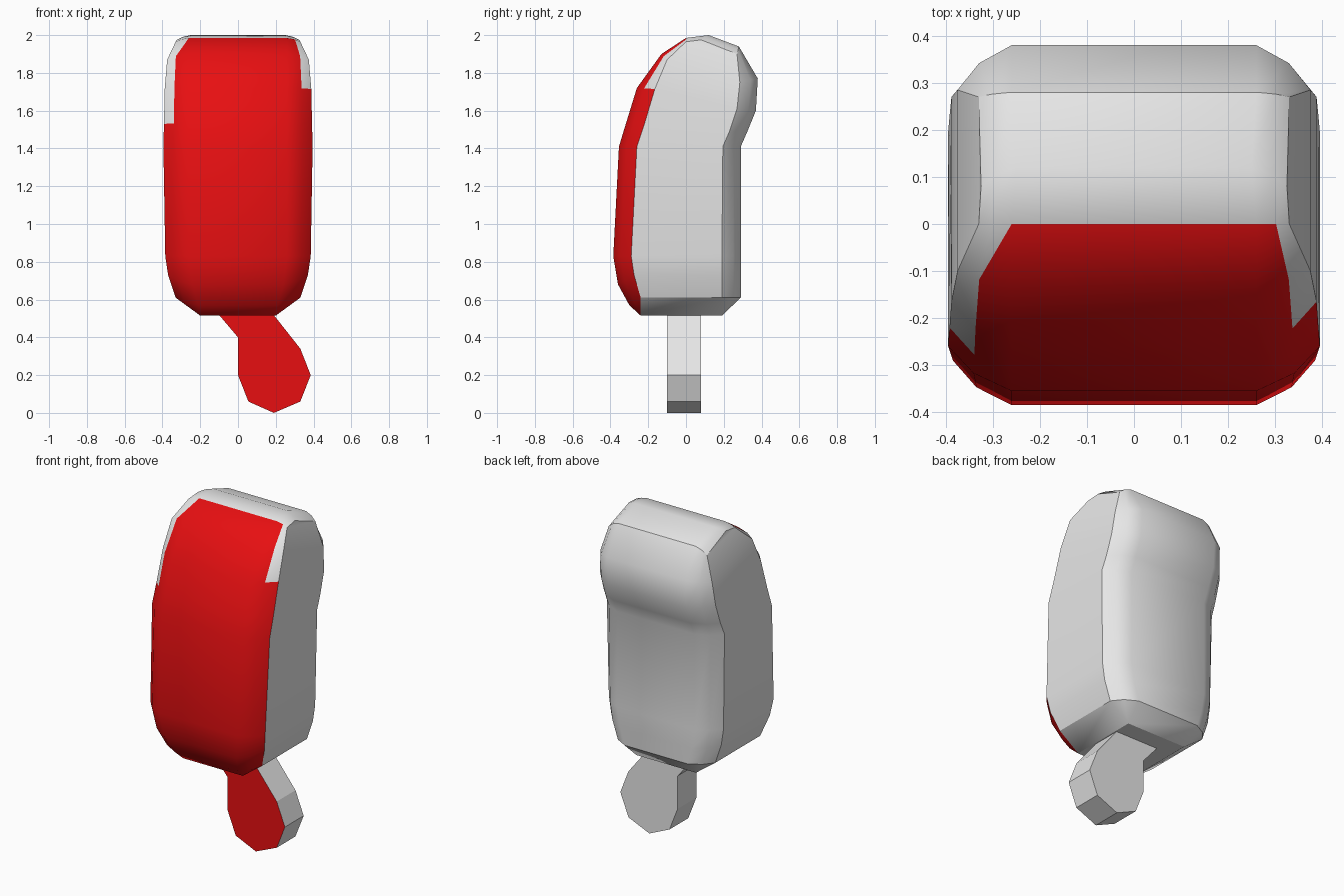
import bpy, bmesh
from mathutils import Vector

cube = bpy.data.objects.get("Cube")
if cube:
    bpy.data.objects.remove(cube, do_unlink=True)


def material(name, color):
    m = bpy.data.materials.new(name)
    m.use_nodes = True
    m.diffuse_color = color
    m.node_tree.nodes["Principled BSDF"].inputs["Base Color"].default_value = color
    return m


GREY = material("light grey", (0.8, 0.8, 0.8, 1))
RED = material("bright red", (0.84, 0.005, 0.006, 1))


def finish(name, bm):
    bmesh.ops.remove_doubles(bm, verts=bm.verts, dist=0.0005)
    bmesh.ops.recalc_face_normals(bm, faces=bm.faces)
    mesh = bpy.data.meshes.new(name)
    bm.to_mesh(mesh)
    bm.free()
    mesh.materials.append(GREY)
    mesh.materials.append(RED)
    ob = bpy.data.objects.new(name, mesh)
    bpy.context.collection.objects.link(ob)
    bpy.ops.object.select_all(action='DESELECT')
    ob.select_set(True)
    bpy.context.view_layer.objects.active = ob
    return ob


# Body rows: front edge, front side edge, back side edge, back edge (y, z),
# then half width of the flat panel and of the whole row
ROWS = [
    ((-.24, .515), (-.24, .515), (.19, .515), (.19, .515), .20, .20),
    ((-.30, .57), (-.24, .61), (.19, .61), (.29, .61), .21, .33),
    ((-.36, .68), (-.275, .73), (.19, .73), (.29, .71), .24, .37),
    ((-.385, .83), (-.29, .83), (.19, .83), (.29, .83), .26, .385),
    ((-.355, 1.41), (-.26, 1.41), (.195, 1.41), (.29, 1.41), .26, .395),
    ((-.317, 1.535), (-.22, 1.53), (.23, 1.49), (.325, 1.49), .26, .392),
    ((-.26, 1.72), (-.165, 1.715), (.27, 1.61), (.37, 1.6), .26, .388),
    ((-.13, 1.9), (-.10, 1.87), (.285, 1.75), (.38, 1.77), .26, .375),
    ((0, 1.985), (0, 1.965), (.27, 1.9), (.28, 1.94), .26, .33),
    ((.12, 2.0), (.08, 1.975), (.08, 1.975), (.12, 2.0), .25, .325),
]


def half_row(row):
    """Right-hand points of a row, from the front panel round to the back."""
    front, side_f, side_b, back, inner, outer = row
    mid_x = inner + (outer - inner) * 0.6

    def point(x, yz):
        return Vector((x, yz[0], yz[1]))

    def mid(a, b):
        return point(mid_x, Vector(a).lerp(Vector(b), 0.4))

    return [point(inner, front), mid(front, side_f), point(outer, side_f),
            point(outer, side_b), mid(back, side_b), point(inner, back)]


bm = bmesh.new()
rings = []
for row in ROWS:
    half = half_row(row)
    mirrored = [Vector((-p.x, p.y, p.z)) for p in reversed(half)]
    rings.append([bm.verts.new(p) for p in half + mirrored])

# Columns 11, 0, 10 are the front panel and its inner bevels; 1, 9 outer bevels
red_rows = {11: 8, 0: 8, 10: 8, 1: 6, 9: 5}
for r in range(len(rings) - 1):
    low, high = rings[r], rings[r + 1]
    for c in range(12):
        n = (c + 1) % 12
        red = int(r < red_rows.get(c, 0))
        if r == 7 and c == 10:
            # Cut the red corner diagonally
            bm.faces.new((low[c], low[n], high[n])).material_index = 1
            bm.faces.new((low[c], high[n], high[c])).material_index = 0
        else:
            bm.faces.new((low[c], low[n], high[n], high[c])).material_index = red
bm.faces.new(rings[0])
finish("body", bm)
bpy.ops.object.shade_smooth_by_angle()

# Stick with a rounded end, red on its front only
OUTLINE = [(-.11, .53), (0, .4), (0, .2), (.055, .06), (.19, 0),
           (.33, .06), (.385, .2), (.33, .34), (.18, .53)]
bm = bmesh.new()
front = [bm.verts.new((x, -.1, z)) for x, z in OUTLINE]
back = [bm.verts.new((x, .08, z)) for x, z in OUTLINE]
bm.faces.new(front).material_index = 1
bm.faces.new(back)
for i in range(len(OUTLINE)):
    j = (i + 1) % len(OUTLINE)
    bm.faces.new((front[i], front[j], back[j], back[i]))
finish("stick", bm)
